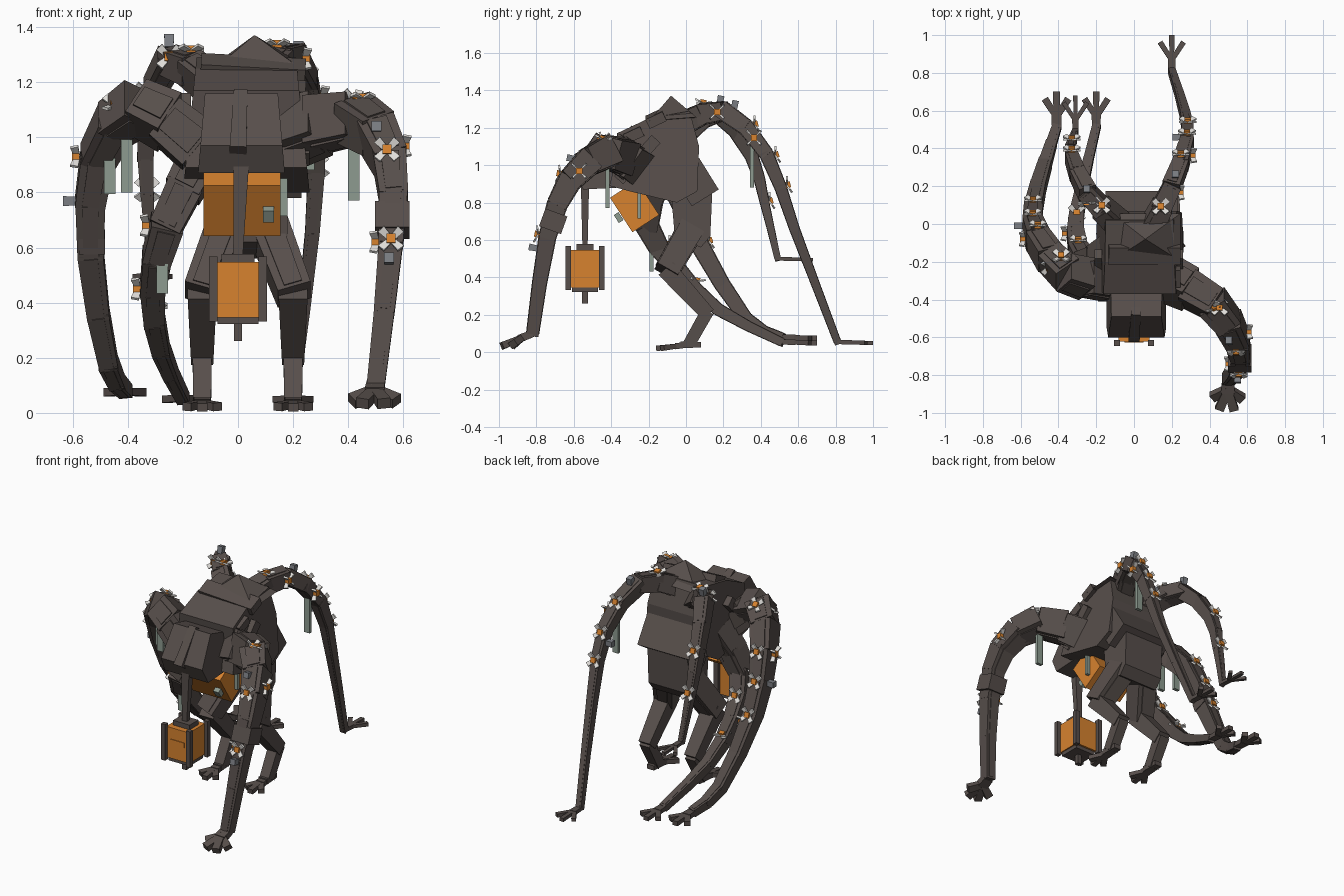
import bpy, bmesh, math
from mathutils import Vector, Matrix, Euler

if "Cube" in bpy.data.objects:
    bpy.data.objects.remove(bpy.data.objects["Cube"], do_unlink=True)


def material(name, rgb):
    mat = bpy.data.materials.new(name)
    mat.use_nodes = True
    mat.diffuse_color = (*rgb, 1)
    shader = mat.node_tree.nodes["Principled BSDF"]
    shader.inputs["Base Color"].default_value = (*rgb, 1)
    shader.inputs["Roughness"].default_value = 0.8
    return mat


BARK = material("dark bark", (0.095, 0.077, 0.07))
AMBER = material("amber glow", (0.68, 0.225, 0.028))
PALE = material("pale petal", (0.75, 0.73, 0.7))
METAL = material("grey metal", (0.2, 0.21, 0.23))
MOSS = material("grey green moss", (0.27, 0.33, 0.28))


def finish(name, bm, mat):
    bmesh.ops.recalc_face_normals(bm, faces=bm.faces)
    mesh = bpy.data.meshes.new(name)
    bm.to_mesh(mesh)
    bm.free()
    mesh.materials.append(mat)
    obj = bpy.data.objects.new(name, mesh)
    bpy.context.collection.objects.link(obj)


def bridge(bm, lower, upper):
    """Close two matching rings of corners into a solid."""
    bm.faces.new(lower)
    bm.faces.new(upper)
    for i in range(len(lower)):
        bm.faces.new((lower[i - 1], lower[i], upper[i], upper[i - 1]))


def bar(bm, start, end, start_width, end_width, flat=1.0, lap=0.0):
    """Tapered square bar; flat scales its second cross axis."""
    start, end = Vector(start), Vector(end)
    along = (end - start).normalized()
    ref = Vector((0, 1, 0)) if abs(along.x) > 0.9 else Vector((1, 0, 0))
    u = (ref - along * ref.dot(along)).normalized()
    v = along.cross(u) * flat
    rings = []
    for point, width in ((start - along * lap, start_width), (end + along * lap, end_width)):
        half = width / 2
        corners = (-u - v, u - v, u + v, v - u)
        rings.append([bm.verts.new(point + corner * half) for corner in corners])
    bridge(bm, *rings)


def add_box(bm, loc, size, rot=(0, 0, 0)):
    turn = Euler([math.radians(angle) for angle in rot]).to_matrix().to_4x4()
    place = Matrix.Translation(loc) @ turn @ Matrix.Diagonal((*size, 1))
    bmesh.ops.create_cube(bm, size=1, matrix=place)


def box(name, loc, size, mat, rot=(0, 0, 0)):
    bm = bmesh.new()
    add_box(bm, loc, size, rot)
    finish(name, bm, mat)


def prism(name, profile, left, right, pinch=0.0):
    """Side profile (y, z) stretched across x, narrowing towards the top."""
    bm = bmesh.new()
    heights = [z for y, z in profile]
    low, span = min(heights), max(heights) - min(heights)
    ends = []
    for x, inward in ((left, pinch), (right, -pinch)):
        ends.append([bm.verts.new((x + inward * (z - low) / span, y, z)) for y, z in profile])
    bridge(bm, *ends)
    finish(name, bm, BARK)


def hand(bm, wrist, reach, width, angles):
    """Flat palm with splayed fingers, the outer ones shorter."""
    wrist, reach = Vector(wrist), Vector(reach)
    palm = wrist + reach * 0.3
    bar(bm, wrist, palm + reach * 0.1, width, width * 1.1, 0.6)
    for angle in angles:
        finger = Matrix.Rotation(math.radians(angle), 3, 'Z') @ reach
        length = 0.7 - abs(angle) * 0.003
        bar(bm, palm, palm + finger * length, width * 0.65, width * 0.75, 0.8)


def segment(bm, start, end, start_width, end_width):
    """Boxy limb segment with a raised strip along it."""
    bar(bm, start, end, start_width, end_width, lap=0.012)
    bar(bm, start, end, start_width * 0.55, end_width * 0.55, 1.98)


def blossom(point, normal, size=0.03):
    """Amber bud with four pale petals."""
    frame = normal.to_track_quat('Z', 'Y').to_matrix()
    u, v = frame.col[0], frame.col[1]
    bud = bmesh.new()
    bar(bud, point - normal * 0.01, point + normal * size * 0.6, size * 1.1, size * 1.1)
    finish("blossom_bud", bud, AMBER)
    petals = bmesh.new()
    for direction in (u + v, u - v, -u - v, v - u):
        out = direction.normalized() * size
        bar(petals, point + out * 0.3, point + out * 1.7 + normal * size * 0.35,
            size * 0.7, size, 0.35)
    finish("blossom_petals", petals, PALE)


def smooth_path(points):
    """Insert one curved midpoint in every span."""
    points = [Vector(p) for p in points]
    padded = [points[0] * 2 - points[1], *points, points[-1] * 2 - points[-2]]
    path = []
    for before, a, b, after in zip(padded, padded[1:], padded[2:], padded[3:]):
        path += [a, ((a + b) * 9 - before - after) / 16]
    return path + [points[-1]]


def arm(name, points, shoulder, wrist, blossoms, pegs, strips=(),
        reach=(0, 0.19, -0.006), angles=(-33, 0, 33)):
    """Tapering arm dressed with blossoms, pegs and hanging moss."""
    path = smooth_path(points)
    last = len(path) - 1

    def width(s):
        return wrist + (shoulder - wrist) * (1 - s / last) ** 1.25

    def centre(s):
        i = min(int(s), last - 1)
        return path[i].lerp(path[i + 1], s - i)

    bm = bmesh.new()
    for i in range(last):
        segment(bm, path[i], path[i + 1], width(i), width(i + 1))
    hand(bm, path[-1], reach, wrist, angles)
    finish(name, bm, BARK)
    for s, side in blossoms:
        normal = side.normalized()
        blossom(centre(s) + normal * width(s) * 0.6, normal)
    for s, side in pegs:
        root = centre(s) + side * width(s) / 2
        bm = bmesh.new()
        bar(bm, root, root + side * 0.045, 0.032, 0.036)
        finish("metal_peg", bm, METAL)
    for s, length in strips:
        top = centre(s)
        box("moss_strip", top - Vector((0, 0, length / 2)), (0.042, 0.022, length), MOSS)


# Torso: hunched chest, back block, pelvis and pointed hump
prism("chest", [(-0.37, 1.17), (-0.36, 1.08), (-0.41, 0.89), (-0.3, 0.86), (-0.05, 0.8),
                (0.06, 0.86), (0.07, 1.1), (0.02, 1.29), (-0.2, 1.25)], -0.2, 0.26, 0.05)
prism("pelvis", [(-0.08, 0.85), (0.14, 0.85), (0.13, 0.62), (0.08, 0.56), (-0.06, 0.62)],
      -0.11, 0.18)
box("lower_back", (0.04, 0.05, 0.91), (0.38, 0.17, 0.2), BARK, (32, 0, 0))
for y, z in ((-0.16, 1.25), (-0.28, 1.17)):
    box("back_slat", (0.055, y, z), (0.38, 0.1, 0.055), BARK, (25, 3, 0))
hump = bmesh.new()
bar(hump, (0.065, -0.07, 1.24), (0.06, -0.08, 1.37), 0.36, 0.004, 0.7)
finish("pointed_hump", hump, BARK)
straps = bmesh.new()
for x in (-0.19, 0.24):
    bar(straps, (x, -0.16, 1.14), (x, -0.36, 0.92), 0.04, 0.04, 1.6)
finish("shoulder_straps", straps, BARK)

# Glowing heart under the chest
box("glowing_heart", (0.015, -0.275, 0.78), (0.28, 0.17, 0.22), AMBER, (33, 0, 0))
box("heart_clasp", (0.11, -0.36, 0.72), (0.04, 0.03, 0.05), MOSS, (33, 0, 0))
box("heart_moss", (0.165, -0.25, 0.79), (0.03, 0.02, 0.15), MOSS)

# Head with ridged face
prism("head", [(-0.34, 1.12), (-0.49, 1.16), (-0.6, 0.97), (-0.55, 0.87), (-0.36, 0.88)],
      -0.145, 0.17, 0.025)
ridge = bmesh.new()
bar(ridge, (0.01, -0.46, 1.16), (0, -0.6, 0.95), 0.05, 0.06)
finish("face_ridge", ridge, BARK)

# Hanging lantern
LAMP_Y = -0.54
frame = bmesh.new()
bar(frame, (0.012, LAMP_Y, 0.9), (0, LAMP_Y, 0.57), 0.055, 0.035, 0.8)
bar(frame, (0, LAMP_Y, 0.57), (0, LAMP_Y, 0.26), 0.03, 0.03)
add_box(frame, (0, LAMP_Y, 0.56), (0.12, 0.09, 0.035))
add_box(frame, (0, LAMP_Y, 0.335), (0.15, 0.14, 0.025))
for x in (-0.09, 0.09):
    for y in (-0.09, 0.09):
        add_box(frame, (x, LAMP_Y + y, 0.45), (0.03, 0.03, 0.235))
finish("lantern_frame", frame, BARK)
box("lantern_glass", (0, LAMP_Y, 0.447), (0.165, 0.165, 0.2), AMBER)
box("lantern_front_plate", (0, LAMP_Y - 0.084, 0.458), (0.1, 0.006, 0.03), AMBER)

# Hind legs with three-toed feet
for side, hip, foot in (("left", 0.1, 0.2), ("right", -0.03, -0.13)):
    leg = bmesh.new()
    knee, hock, heel = (foot, -0.1, 0.44), (foot, 0.11, 0.21), (foot, 0.02, 0.05)
    segment(leg, (hip, 0.05, 0.7), knee, 0.14, 0.125)
    bar(leg, knee, hock, 0.105, 0.08, lap=0.012)
    bar(leg, hock, heel, 0.07, 0.065, lap=0.012)
    bar(leg, (foot, 0.08, 0.04), (foot, -0.03, 0.04), 0.05, 0.06, 0.6)
    hand(leg, (foot, 0.01, 0.04), (0, -0.17, -0.02), 0.05, (-33, 0, 33))
    finish(side + "_hind_leg", leg, BARK)

# Long arms
LEFT, RIGHT, UP = Vector((1, 0, 0)), Vector((-1, 0, 0)), Vector((0, 0.2, 1))
FRONT, BACK, SLOPE = Vector((0, -1, 0.2)), Vector((0, 1, 0.3)), Vector((0, -0.6, 0.8))

arm("front_left_arm",
    [(0.14, -0.27, 1), (0.42, -0.42, 1.07), (0.55, -0.62, 0.92), (0.555, -0.74, 0.62),
     (0.5, -0.82, 0.1)], 0.2, 0.065,
    [(1.7, SLOPE + LEFT * 0.5), (2.4, UP), (3.8, FRONT), (3.5, LEFT), (6, FRONT), (6, RIGHT)],
    [(3, FRONT), (6.3, FRONT)], [(2, 0.3)], (-0.01, -0.18, -0.07), (-60, -20, 20, 60))
box("left_elbow_cuff", (0.56, -0.71, 0.7), (0.125, 0.125, 0.1), BARK, (-20, 0, 0))
arm("front_right_arm",
    [(-0.15, -0.3, 0.97), (-0.36, -0.26, 1.11), (-0.51, -0.08, 0.93), (-0.535, 0.07, 0.58),
     (-0.47, 0.32, 0.18), (-0.41, 0.51, 0.08)], 0.19, 0.05,
    [(3, SLOPE), (2.3, UP + BACK), (4, RIGHT), (4, BACK), (5, BACK), (6, BACK)],
    [(5, RIGHT)], [(2.5, 0.28), (3.3, 0.22)])
box("right_elbow_cuff", (-0.53, 0.05, 0.62), (0.095, 0.1, 0.06), BARK, (20, 0, 0))
arm("middle_right_arm",
    [(-0.12, -0.15, 0.95), (-0.26, -0.21, 0.68), (-0.31, -0.05, 0.45), (-0.28, 0.17, 0.23),
     (-0.2, 0.51, 0.055)], 0.15, 0.045,
    [(2, RIGHT), (3, BACK), (4, RIGHT), (5, UP)], [], [(2.4, 0.2)])
arm("rear_right_arm",
    [(-0.08, 0, 1.18), (-0.25, 0.17, 1.28), (-0.33, 0.35, 1.05), (-0.33, 0.42, 0.8),
     (-0.31, 0.49, 0.5)], 0.12, 0.032,
    [(1, UP), (2, FRONT), (4, BACK), (6, BACK)], [(2, UP)])
arm("rear_left_arm",
    [(0.09, -0.02, 1.22), (0.2, 0.2, 1.29), (0.28, 0.43, 1.06), (0.27, 0.58, 0.66),
     (0.2, 0.81, 0.055)], 0.12, 0.038,
    [(0.9, UP), (1.7, LEFT), (3.4, LEFT), (3, BACK), (4.1, BACK), (5, BACK)],
    [(2.4, UP), (4.4, RIGHT)], [(3.3, 0.28)])
